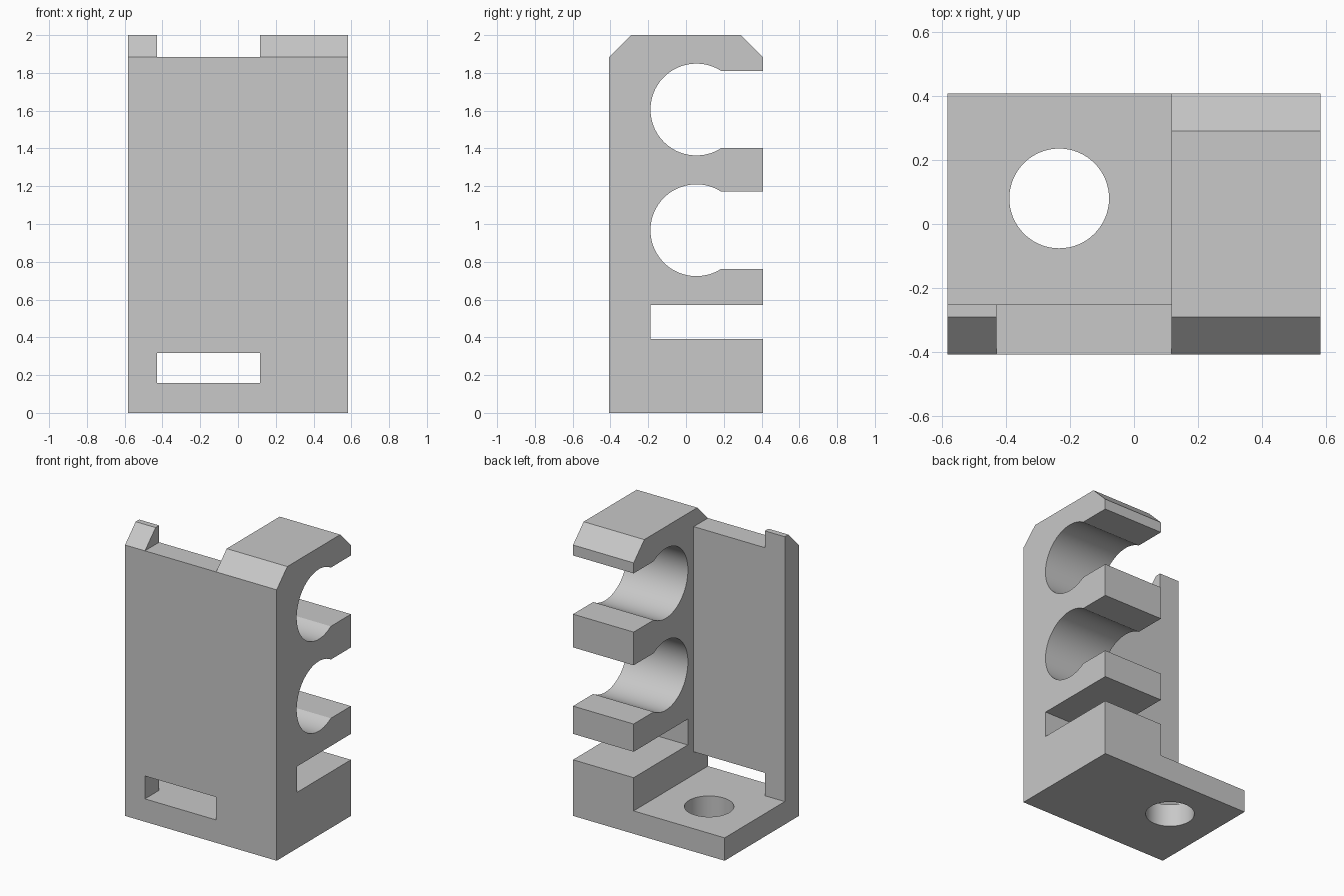
import bpy
import bmesh
from math import asin, cos, sin, pi, tau

if "Cube" in bpy.data.objects:
    bpy.data.objects.remove(bpy.data.objects["Cube"], do_unlink=True)

# Overall half sizes and shared planes
W, D, H = 0.583, 0.408, 2.0
CHAMFER = 0.117
BLOCK_X = 0.117      # inner side of the clip block
POST_X = -0.43       # inner side of the corner post
WALL_Y = -0.252      # back of the front wall
FLOOR_Z = 0.159      # top of the base plate
OUT = 1.0            # beyond the body
SEGMENTS = 64

grey = bpy.data.materials.new("light grey")
grey.use_nodes = True
colour = (0.58, 0.58, 0.58, 1)
grey.diffuse_color = colour
grey.node_tree.nodes["Principled BSDF"].inputs["Base Color"].default_value = colour


def prism(name, points, offset):
    """Extrude a closed outline of 3D points by an offset vector."""
    mesh = bpy.data.meshes.new(name)
    bm = bmesh.new()
    face = bm.faces.new([bm.verts.new(p) for p in points])
    ext = bmesh.ops.extrude_face_region(bm, geom=[face])
    verts = [v for v in ext["geom"] if isinstance(v, bmesh.types.BMVert)]
    bmesh.ops.translate(bm, verts=verts, vec=offset)
    bmesh.ops.recalc_face_normals(bm, faces=bm.faces)
    bm.to_mesh(mesh)
    bm.free()
    mesh.materials.append(grey)
    obj = bpy.data.objects.new(name, mesh)
    bpy.context.collection.objects.link(obj)
    return obj


def side_prism(name, outline, x0, x1):
    """Extrude a (y, z) outline along x."""
    return prism(name, [(x0, y, z) for y, z in outline], (x1 - x0, 0, 0))


def box(name, x0, x1, y0, y1, z0, z1):
    return side_prism(name, [(y0, z0), (y1, z0), (y1, z1), (y0, z1)], x0, x1)


def clip_outline(y, z, radius, half_gap):
    """Round seat with a narrower mouth open to the back."""
    a = asin(half_gap / radius)
    arc = [a + (tau - 2 * a) * i / SEGMENTS for i in range(SEGMENTS + 1)]
    points = [(y + radius * cos(t), z + radius * sin(t)) for t in arc]
    return points + [(OUT, z - half_gap), (OUT, z + half_gap)]


# Body with chamfered top edges
body = side_prism("clip_bracket", [
    (-D, 0), (D, 0), (D, H - CHAMFER), (D - CHAMFER, H),
    (CHAMFER - D, H), (-D, H - CHAMFER)], -W, W)

# Open space behind the wall, notch in its top and slot at its foot
cutters = [
    box("open_space", -OUT, BLOCK_X, WALL_Y, OUT, FLOOR_Z, H + OUT),
    box("top_notch", POST_X, BLOCK_X, -OUT, OUT, H - CHAMFER, H + OUT),
    box("strap_slot", POST_X, BLOCK_X, -OUT, 0, FLOOR_Z, 0.318),
    box("side_slot", 0, OUT, -0.187, OUT, 0.39, 0.57),
]

# Two round clip seats
for name, z in (("lower_clip", 0.967), ("upper_clip", 1.606)):
    cutters.append(side_prism(name, clip_outline(0.055, z, 0.243, 0.204), 0, OUT))

# Screw hole in the base plate
ring = [tau * i / SEGMENTS for i in range(SEGMENTS)]
cutters.append(prism("screw_hole", [
    (-0.234 + 0.156 * cos(t), 0.08 + 0.156 * sin(t), -0.1) for t in ring], (0, 0, 0.4)))

# Cut everything out of the body
bpy.ops.object.select_all(action="DESELECT")
body.select_set(True)
bpy.context.view_layer.objects.active = body
for cutter in cutters:
    cutter.hide_render = True
    mod = body.modifiers.new(cutter.name, "BOOLEAN")
    mod.operation = "DIFFERENCE"
    mod.solver = "EXACT"
    mod.object = cutter
    bpy.ops.object.modifier_apply(modifier=mod.name)
    bpy.data.objects.remove(cutter, do_unlink=True)

bpy.ops.object.shade_smooth_by_angle(angle=pi / 6)
